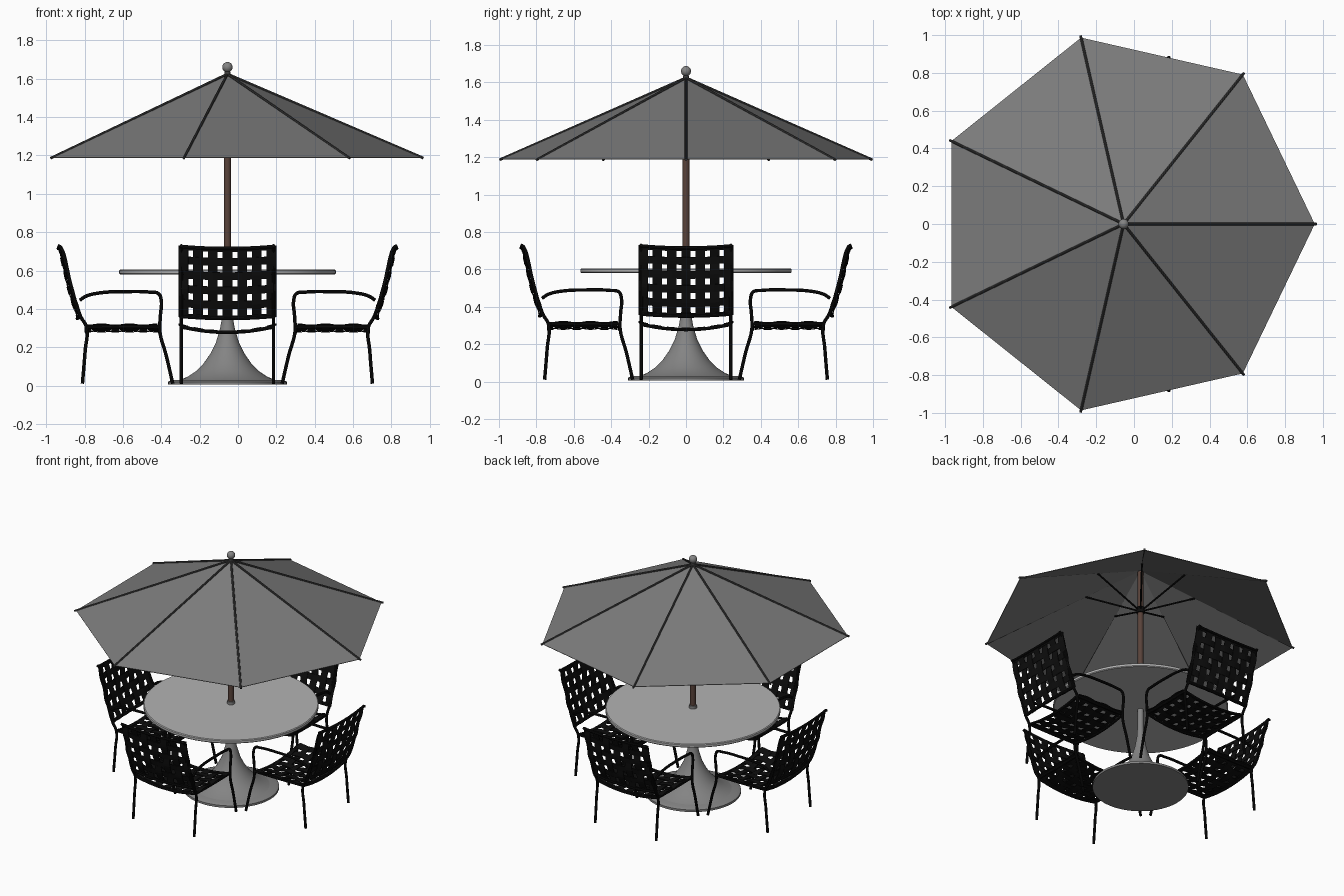
import bpy, bmesh, math
from mathutils import Vector, Matrix

cube = bpy.data.objects.get("Cube")
if cube:
    bpy.data.objects.remove(cube)

AXIS_X = -0.055      # the pole stands slightly off the centre of the whole set
RIBS = 7
APEX_Z, RIM_Z, RIM_R = 1.62, 1.19, 1.012


def material(name, r, g, b):
    m = bpy.data.materials.new(name)
    m.use_nodes = True
    m.diffuse_color = (r, g, b, 1)
    node = next(n for n in m.node_tree.nodes if n.type == 'BSDF_PRINCIPLED')
    node.inputs["Base Color"].default_value = (r, g, b, 1)
    node.inputs["Roughness"].default_value = 0.7
    return m


canvas = material("canvas_grey", 0.20, 0.20, 0.20)
rib_grey = material("rib_dark_grey", 0.05, 0.05, 0.05)
table_grey = material("table_light_grey", 0.45, 0.45, 0.45)
metal = material("metal_grey", 0.23, 0.23, 0.23)
wood = material("wood_brown", 0.10, 0.055, 0.042)
black = material("frame_black", 0.004, 0.004, 0.004)


def add_object(name, mesh, mat, turn=0.0):
    if not mesh.materials:
        mesh.materials.append(mat)
    ob = bpy.data.objects.new(name, mesh)
    ob.matrix_world = Matrix.Translation((AXIS_X, 0, 0)) @ Matrix.Rotation(turn, 4, 'Z')
    bpy.context.collection.objects.link(ob)
    return ob


def smooth(mesh):
    mesh.shade_smooth()
    mesh.set_sharp_from_angle(angle=math.radians(35))


def lathe(name, profile, mat, sides=48):
    """Spin a closed (radius, height) profile around the pole axis."""
    bm = bmesh.new()
    verts = [bm.verts.new((r, 0, z)) for r, z in profile]
    edges = [bm.edges.new(p) for p in zip(verts, verts[1:])]
    bmesh.ops.spin(bm, geom=verts + edges, cent=(0, 0, 0), axis=(0, 0, 1),
                   angle=math.tau, steps=sides, use_duplicate=False)
    bmesh.ops.remove_doubles(bm, verts=bm.verts, dist=0.0001)
    bmesh.ops.recalc_face_normals(bm, faces=bm.faces)
    mesh = bpy.data.meshes.new(name)
    bm.to_mesh(mesh)
    bm.free()
    smooth(mesh)
    return add_object(name, mesh, mat)


def tube_mesh(name, paths, radius, curved=True):
    """Sweep a round tube along each path and return one mesh."""
    cu = bpy.data.curves.new(name, 'CURVE')
    cu.dimensions = '3D'
    cu.bevel_depth, cu.bevel_resolution = radius, 2
    cu.resolution_u, cu.use_fill_caps = 5, True
    for path in paths:
        sp = cu.splines.new('BEZIER')
        sp.bezier_points.add(len(path) - 1)
        for bp, co in zip(sp.bezier_points, path):
            bp.co = co
            bp.handle_left_type = bp.handle_right_type = 'AUTO' if curved else 'VECTOR'
    temp = bpy.data.objects.new(name, cu)
    bpy.context.collection.objects.link(temp)
    bpy.context.view_layer.update()
    mesh = bpy.data.meshes.new_from_object(
        temp.evaluated_get(bpy.context.evaluated_depsgraph_get()))
    bpy.data.objects.remove(temp)
    mesh.name = name
    smooth(mesh)
    return mesh


def polar(r, angle, z):
    return Vector((r * math.cos(angle), r * math.sin(angle), z))


def slope_z(r):
    return APEX_Z + (RIM_Z - APEX_Z) * r / RIM_R


# Base, stem, table top and pole
lathe("base_plate", [(0, 0.005), (0.31, 0.005), (0.31, 0.02), (0.29, 0.03), (0, 0.03)], metal)
lathe("pedestal", [(0.25, 0.03), (0.21, 0.045), (0.165, 0.075), (0.125, 0.115), (0.09, 0.165),
                   (0.06, 0.225), (0.038, 0.3), (0.024, 0.38), (0.02, 0.45), (0.02, 0.585)], metal)
lathe("table_top", [(0, 0.58), (0.56, 0.58), (0.565, 0.585), (0.565, 0.6), (0.56, 0.605), (0, 0.605)],
      table_grey, 64)
lathe("pole_collar", [(0, 0.6), (0.025, 0.6), (0.025, 0.625), (0, 0.625)], metal, 24)
lathe("pole", [(0, 0.6), (0.018, 0.6), (0.018, 1.605), (0, 1.605)], wood, 20)

# Finial
ball = [(0.027 * math.sin(a * math.pi / 12), 1.66 - 0.027 * math.cos(a * math.pi / 12))
        for a in range(13)]
lathe("finial_ball", ball, metal, 24)
lathe("finial_neck", [(0, 1.605), (0.018, 1.605), (0.014, 1.64), (0, 1.64)], rib_grey, 20)

# Canopy: open pyramid with flat panels
angles = [math.tau * k / RIBS for k in range(RIBS)]
bm = bmesh.new()
apex = bm.verts.new((0, 0, APEX_Z))
rim = [bm.verts.new(polar(RIM_R, a, RIM_Z)) for a in angles]
for k in range(RIBS):
    bm.faces.new((apex, rim[k], rim[(k + 1) % RIBS]))
mesh = bpy.data.meshes.new("canopy")
bm.to_mesh(mesh)
bm.free()
mod = add_object("canopy", mesh, canvas).modifiers.new("cloth", 'SOLIDIFY')
mod.thickness = 0.004

# Canopy ribs, struts and sliding hub
ribs = [[polar(0.01, a, APEX_Z), polar(1.022, a, slope_z(1.022))] for a in angles]
add_object("canopy_ribs", tube_mesh("canopy_ribs", ribs, 0.007, False), rib_grey)
struts = [[polar(0.015, a, 1.32), polar(0.36, a, slope_z(0.36) - 0.005)] for a in angles]
add_object("canopy_struts", tube_mesh("canopy_struts", struts, 0.006, False), black)
lathe("strut_hub", [(0, 1.3), (0.027, 1.3), (0.027, 1.34), (0, 1.34)], black, 20)

# Chair surfaces: s counts straps across (0..6), t counts straps along (0..5)
ACROSS, ALONG, PITCH = 6, 5, 0.0765
BACK = [(0.76, 0.355), (0.79, 0.43), (0.815, 0.505), (0.835, 0.58), (0.853, 0.655), (0.872, 0.727)]


def bow(s):
    return 1 - (s / 3 - 1) ** 2


def back_point(s, t, lift):
    t = min(max(t, 0), ALONG)
    k = min(int(t), ALONG - 1)
    d, z = (p + (q - p) * (t - k) for p, q in zip(BACK[k], BACK[k + 1]))
    return Vector(((s - 3) * PITCH, -d - 0.018 * bow(s) * (1 - t / 8) - lift, z - 0.01 * bow(s)))


def seat_point(s, t, lift):
    t = min(max(t, 0), ALONG)
    return Vector(((s - 3) * PITCH, -0.365 - 0.073 * t, 0.312 - 0.03 * bow(s) + lift))


def woven_mesh(name, surface):
    """Interlace thin straps in both directions over a surface."""
    bm = bmesh.new()

    def ribbon(point, count):
        rows = [[bm.verts.new(p) for p in point(n / 4)] for n in range(count * 4 + 1)]
        for a, b in zip(rows, rows[1:]):
            bm.faces.new((a[0], a[1], b[1], b[0]))

    for i in range(ACROSS + 1):
        ribbon(lambda t: [surface(i + h, t, 0.004 * (-1) ** i * math.cos(math.pi * t))
                          for h in (-0.33, 0.33)], ALONG)
    for j in range(ALONG + 1):
        ribbon(lambda s: [surface(s, j + h, -0.004 * (-1) ** j * math.cos(math.pi * s))
                          for h in (-0.27, 0.27)], ACROSS)
    mesh = bpy.data.meshes.new(name)
    bm.to_mesh(mesh)
    bm.free()
    return mesh


# Chair frame paths as (distance from pole, height), used on both sides
SIDE_PATHS = [
    [(0.885, 0.73), (0.868, 0.72), (0.815, 0.52), (0.765, 0.36), (0.735, 0.305), (0.742, 0.18), (0.756, 0.01)],
    [(0.77, 0.445), (0.74, 0.465), (0.675, 0.482), (0.53, 0.49), (0.40, 0.487), (0.36, 0.48), (0.346, 0.45),
     (0.35, 0.36), (0.352, 0.28), (0.32, 0.16), (0.285, 0.01)],
    [(0.735, 0.308), (0.55, 0.306), (0.352, 0.308)],
]
paths = [[(x, -d, z) for d, z in path] for x in (-0.24, 0.24) for path in SIDE_PATHS]
# Sagging cross bars at the seat ends and the back ends
for d, z, sag, out in ((0.735, 0.305, 0.027, 0), (0.355, 0.305, 0.027, 0),
                       (0.765, 0.36, 0.01, 0.018), (0.875, 0.725, 0.01, 0.007)):
    paths.append([(x, -d - out * b, z - sag * b)
                  for x, b in ((-0.24, 0), (-0.12, 0.75), (0, 1), (0.12, 0.75), (0.24, 0))])

frame = tube_mesh("chair_frame", paths, 0.009)
back = woven_mesh("chair_back_straps", back_point)
seat = woven_mesh("chair_seat_straps", seat_point)

# Four chairs around the table
for k, side in enumerate(("front", "left", "back", "right")):
    turn = k * math.pi / 2
    add_object(side + "_chair_frame", frame, black, turn)
    for part, data in (("back", back), ("seat", seat)):
        ob = add_object(f"{side}_chair_{part}_straps", data, black, turn)
        thick = ob.modifiers.new("strap_thickness", 'SOLIDIFY')
        thick.thickness, thick.offset = 0.004, 0
